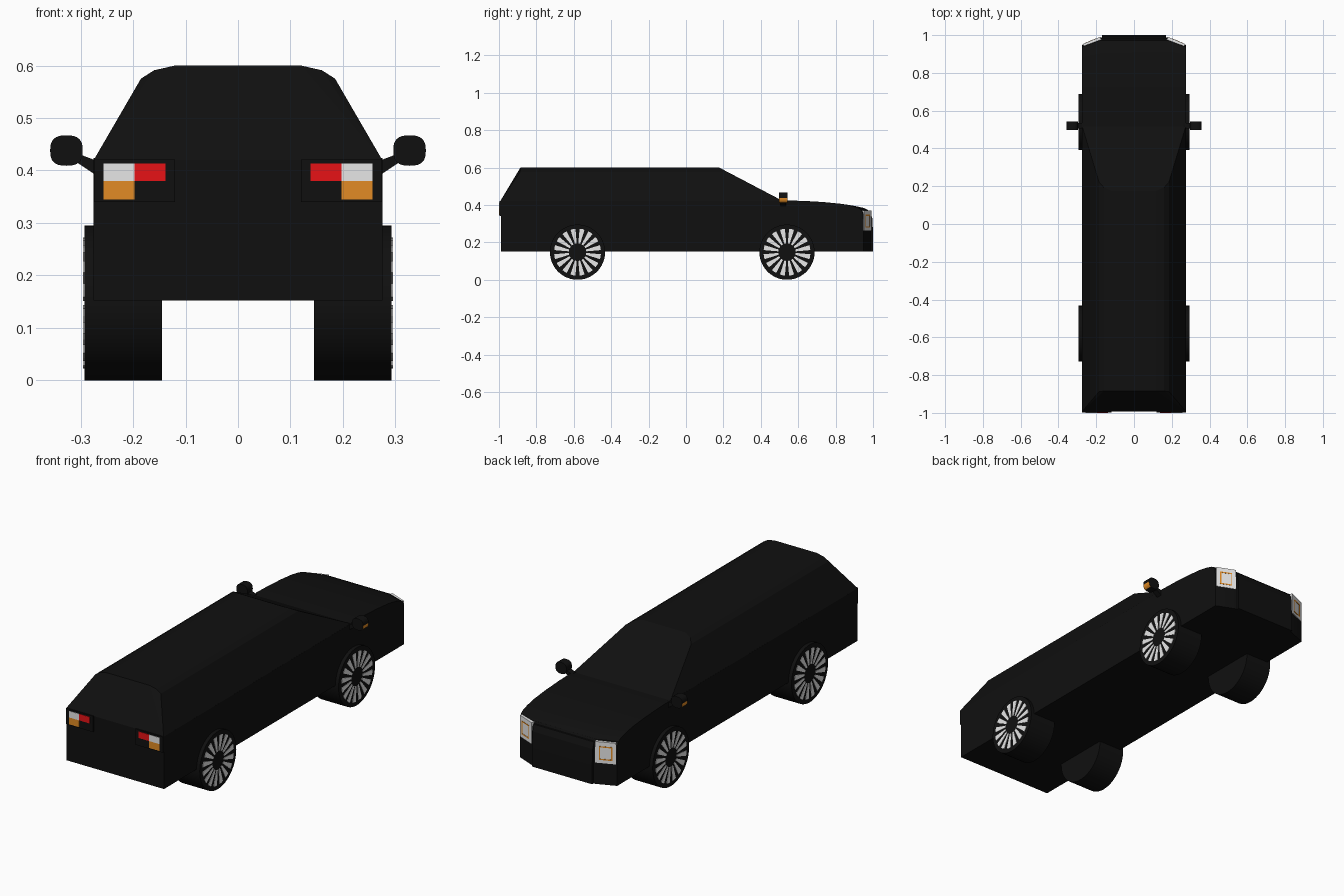
import bpy, bmesh, math
from mathutils import Vector

if "Cube" in bpy.data.objects:
    bpy.data.objects.remove(bpy.data.objects["Cube"])


def material(name, rgb):
    m = bpy.data.materials.new(name)
    m.diffuse_color = (*rgb, 1)
    m.use_nodes = True
    m.node_tree.nodes["Principled BSDF"].inputs["Base Color"].default_value = m.diffuse_color
    return m


BLACK = material("black", (0.005, 0.005, 0.005))
WHITE = material("white", (0.8, 0.8, 0.8))
RED = material("red", (0.8, 0.006, 0.008))
ORANGE = material("orange", (0.76, 0.26, 0.018))


def finish(name, bm, *mats, smooth=False):
    bmesh.ops.recalc_face_normals(bm, faces=bm.faces)
    me = bpy.data.meshes.new(name)
    bm.to_mesh(me)
    bm.free()
    ob = bpy.data.objects.new(name, me)
    bpy.context.collection.objects.link(ob)
    for m in mats:
        me.materials.append(m)
    if smooth:
        bpy.ops.object.select_all(action='DESELECT')
        ob.select_set(True)
        bpy.context.view_layer.objects.active = ob
        bpy.ops.object.shade_smooth_by_angle(angle=math.radians(30))
    return ob


def loft(bm, rings):
    """Join equal-length point rings and cap both ends."""
    rows = [[bm.verts.new(p) for p in r] for r in rings]
    n = len(rows[0])
    for a, b in zip(rows, rows[1:]):
        for i in range(n):
            j = (i + 1) % n
            bm.faces.new((a[i], a[j], b[j], b[i]))
    bm.faces.new(rows[0])
    bm.faces.new(rows[-1])


def prism_y(bm, pts, y0, y1):
    loft(bm, [[(x, y, z) for x, z in pts] for y in (y0, y1)])


def prism_x(bm, pts, x0, x1):
    loft(bm, [[(x, y, z) for y, z in pts] for x in (x0, x1)])


def rect(a0, a1, b0, b1):
    return [(a0, b0), (a1, b0), (a1, b1), (a0, b1)]


# Lower body: side profile lofted across the width, nose corners cut back
profile = [(-0.99, 0.152), (-0.99, 0.42), (0.50, 0.421), (0.54, 0.424), (0.64, 0.421),
           (0.74, 0.415), (0.83, 0.406), (0.90, 0.395), (0.95, 0.384), (0.972, 0.374),
           (0.984, 0.355), (0.988, 0.32), (0.988, 0.152)]


def section(x, limit):
    return [(x, y if y < 0.85 else 0.85 + (y - 0.85) * (limit - 0.85) / 0.138, z)
            for y, z in profile]


bm = bmesh.new()
loft(bm, [section(-0.275, 0.948), section(-0.178, 0.988),
          section(0.178, 0.988), section(0.275, 0.948)])
finish("lower_body", bm, BLACK, smooth=True)

# Cabin: hull of the belt line and the rounded roof edge
bm = bmesh.new()
for s in (-1, 1):
    for p in [(0.275, -0.993, 0.42), (0.275, 0.52, 0.42),
              (0.185, -0.887, 0.575), (0.185, 0.222, 0.575),
              (0.16, -0.885, 0.591), (0.16, 0.194, 0.591),
              (0.12, -0.885, 0.6), (0.12, 0.176, 0.6)]:
        bm.verts.new((s * p[0], p[1], p[2]))
bmesh.ops.convex_hull(bm, input=bm.verts)
bmesh.ops.dissolve_limit(bm, angle_limit=0.01, verts=bm.verts, edges=bm.edges)
finish("cabin", bm, BLACK)

# Front centre panel and bumper
bm = bmesh.new()
prism_x(bm, [(0.95, 0.152), (1.0, 0.152), (1.0, 0.25), (0.996, 0.33),
             (0.985, 0.362), (0.95, 0.37)], -0.17, 0.17)
finish("front_panel", bm, BLACK)

# Tyres and radial wheel spokes
SPOKES, R = 16, 0.1475
for s, side in ((-1, "left"), (1, "right")):
    for yc, end in ((-0.58, "rear"), (0.54, "front")):
        bm = bmesh.new()
        ring = [(yc + R * math.cos(i * math.tau / 48), R + R * math.sin(i * math.tau / 48))
                for i in range(48)]
        prism_x(bm, ring, s * 0.145, s * 0.293)
        finish(f"{end}_{side}_tyre", bm, BLACK, smooth=True)
        bm = bmesh.new()
        for k in range(SPOKES):
            a, h = (k + 0.5) * math.tau / SPOKES, math.pi / SPOKES * 0.55
            pts = [(yc + r * math.cos(a + d), R + r * math.sin(a + d))
                   for r, d in ((0.047, -h), (0.125, -h), (0.126, 0), (0.125, h), (0.047, h))]
            prism_x(bm, pts, s * 0.290, s * 0.295)
        finish(f"{end}_{side}_spokes", bm, WHITE)

for s, side in ((-1, "left"), (1, "right")):
    # Tail light housing and lamps
    bm = bmesh.new()
    prism_y(bm, rect(s * 0.12, s * 0.274, 0.34, 0.421), -0.998, -0.97)
    finish(f"{side}_tail_housing", bm, BLACK)
    for name, m, x0, x1, z0, z1 in (("reverse_lamp", WHITE, 0.197, 0.256, 0.38, 0.413),
                                    ("brake_lamp", RED, 0.138, 0.197, 0.38, 0.413),
                                    ("rear_indicator", ORANGE, 0.197, 0.256, 0.345, 0.38)):
        bm = bmesh.new()
        prism_y(bm, rect(s * x0, s * x1, z0, z1), -1.0, -0.995)
        finish(f"{side}_{name}", bm, m)

    # Headlight plates lying on the cut nose corner
    p0, p1 = Vector((0.178, 0.988)), Vector((0.27, 0.950))
    nrm = Vector((p0.y - p1.y, p1.x - p0.x)).normalized()

    def plate(bm, u0, u1, z0, z1, d0, d1):
        rings = []
        for d in (d0, d1):
            a, b = (p0.lerp(p1, u) + nrm * d for u in (u0, u1))
            rings.append([(s * a.x, a.y, z0), (s * b.x, b.y, z0),
                          (s * b.x, b.y, z1), (s * a.x, a.y, z1)])
        loft(bm, rings)

    bm = bmesh.new()
    plate(bm, 0, 1, 0.262, 0.37, -0.02, 0.003)
    finish(f"{side}_headlight", bm, WHITE)
    bm = bmesh.new()
    for u0, u1, z0, z1 in ((0.2, 0.84, 0.342, 0.348), (0.2, 0.84, 0.278, 0.284),
                           (0.76, 0.84, 0.284, 0.342), (0.2, 0.24, 0.284, 0.342)):
        plate(bm, u0, u1, z0, z1, 0, 0.004)
    finish(f"{side}_headlight_trim", bm, ORANGE)

    # Mirror with orange repeater on its outer rim, and stalk
    bm = bmesh.new()
    pts = []
    for i in range(32):
        c, q = math.cos(i * math.tau / 32), math.sin(i * math.tau / 32)
        pts.append((s * (0.327 + 0.031 * math.copysign(abs(c) ** 0.75, c)),
                    0.438 + 0.029 * math.copysign(abs(q) ** 0.75, q)))
    prism_y(bm, pts, 0.498, 0.542)
    for f in bm.faces:
        c = f.calc_center_median()
        if len(f.verts) == 4 and s * c.x > 0.338 and 0.412 < c.z < 0.440:
            f.material_index = 1
    finish(f"{side}_mirror", bm, BLACK, ORANGE, smooth=True)
    bm = bmesh.new()
    prism_y(bm, [(s * x, z) for x, z in ((0.262, 0.425), (0.268, 0.392), (0.275, 0.394),
                                         (0.305, 0.414), (0.300, 0.430), (0.276, 0.421))],
            0.505, 0.535)
    finish(f"{side}_mirror_stalk", bm, BLACK)
